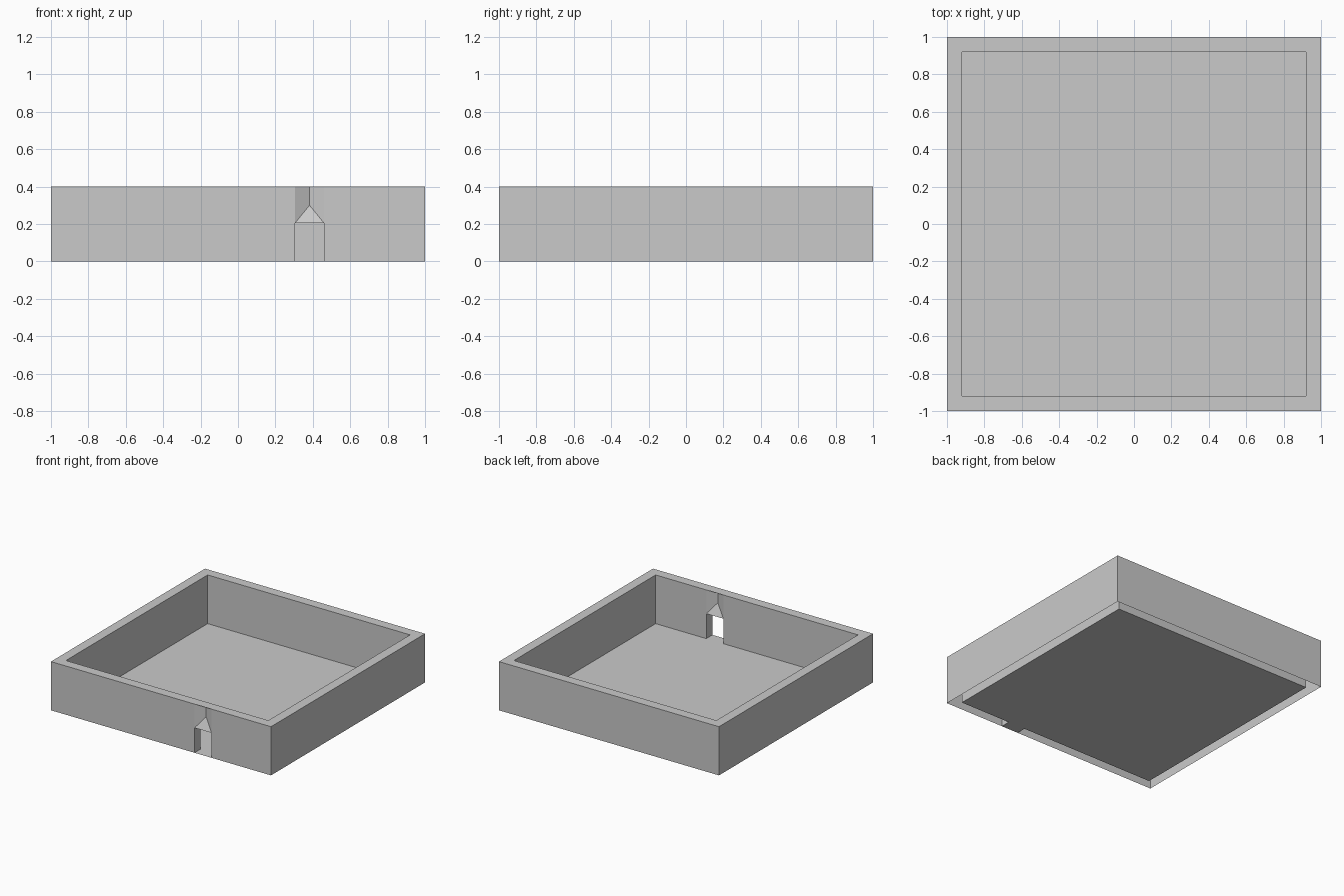
import bpy
from mathutils import Vector

cube = bpy.data.objects.get("Cube")
if cube:
    bpy.data.objects.remove(cube, do_unlink=True)

OUT, INN, MID = 1.0, 0.92, 0.96      # outer face, inner face, wall centre
TOP, DOOR_H, KNOT = 0.4, 0.205, 0.3  # wall top, doorway top, crease end
X0, X1 = 0.305, 0.46                 # doorway sides
XC = (X0 + X1) / 2

grey = bpy.data.materials.new("plain_grey")
grey.use_nodes = True
colour = (0.59, 0.59, 0.59, 1)
grey.diffuse_color = colour
grey.node_tree.nodes["Principled BSDF"].inputs["Base Color"].default_value = colour


def make_part(name, faces):
    """Make a sheet object from (points, facing) pairs, each turned to its facing."""
    verts, polys = [], []
    for pts, facing in faces:
        pts = [Vector(p) for p in pts]
        normal = (pts[1] - pts[0]).cross(pts[2] - pts[0])
        if normal.dot(Vector(facing)) < 0:
            pts.reverse()
        polys.append(range(len(verts), len(verts) + len(pts)))
        verts += pts
    mesh = bpy.data.meshes.new(name)
    mesh.from_pydata(verts, [], [list(p) for p in polys])
    mesh.materials.append(grey)
    obj = bpy.data.objects.new(name, mesh)
    bpy.context.collection.objects.link(obj)
    return obj


def upright(a, b, z0, z1):
    """Vertical rectangle above the plan segment a-b."""
    return [(*a, z0), (*b, z0), (*b, z1), (*a, z1)]


def wall_faces(s, side):
    """Four wall sheets at half width s, the front one open at the doorway."""
    return [
        (upright((s, -s), (s, s), 0, TOP), (side, 0, 0)),
        (upright((-s, -s), (-s, s), 0, TOP), (-side, 0, 0)),
        (upright((-s, s), (s, s), 0, TOP), (0, side, 0)),
        (upright((-s, -s), (X0, -s), 0, TOP), (0, -side, 0)),
        (upright((X1, -s), (s, -s), 0, TOP), (0, -side, 0)),
    ]


def groove_faces(s, side):
    """Pinched faces over the doorway, meeting on the wall centre."""
    facing = (0, -side, 0)
    knot, crease = (XC, -MID, KNOT), (XC, -MID, TOP)
    faces = [([(x, -s, DOOR_H), (x, -s, TOP), crease, knot], facing) for x in (X0, X1)]
    faces.append(([(X0, -s, DOOR_H), (X1, -s, DOOR_H), knot], facing))
    return faces


# Walls and the grooves above the doorway
make_part("outer_walls", wall_faces(OUT, 1))
make_part("inner_walls", wall_faces(INN, -1))
make_part("outer_groove", groove_faces(OUT, 1))
make_part("inner_groove", groove_faces(INN, -1))

# Flat rim closing the wall tops
UP = (0, 0, 1)
ring = [(-1, -1), (1, -1), (1, 1), (-1, 1)]
rim = []
for (ax, ay), (bx, by) in zip(ring, ring[1:] + ring[:1]):
    rim.append(([(ax * OUT, ay * OUT, TOP), (bx * OUT, by * OUT, TOP),
                 (bx * INN, by * INN, TOP), (ax * INN, ay * INN, TOP)], UP))
make_part("top_rim", rim)

# Floor inside the walls
make_part("floor", [([(x * INN, y * INN, 0) for x, y in ring], UP)])


# Doorway threshold, lintel and jambs
def door_slab(z):
    return [(X0, -OUT, z), (X1, -OUT, z), (X1, -INN, z), (X0, -INN, z)]


make_part("doorway", [
    (door_slab(0), UP),
    (door_slab(DOOR_H), (0, 0, -1)),
    (upright((X0, -OUT), (X0, -INN), 0, DOOR_H), (1, 0, 0)),
    (upright((X1, -OUT), (X1, -INN), 0, DOOR_H), (-1, 0, 0)),
])
